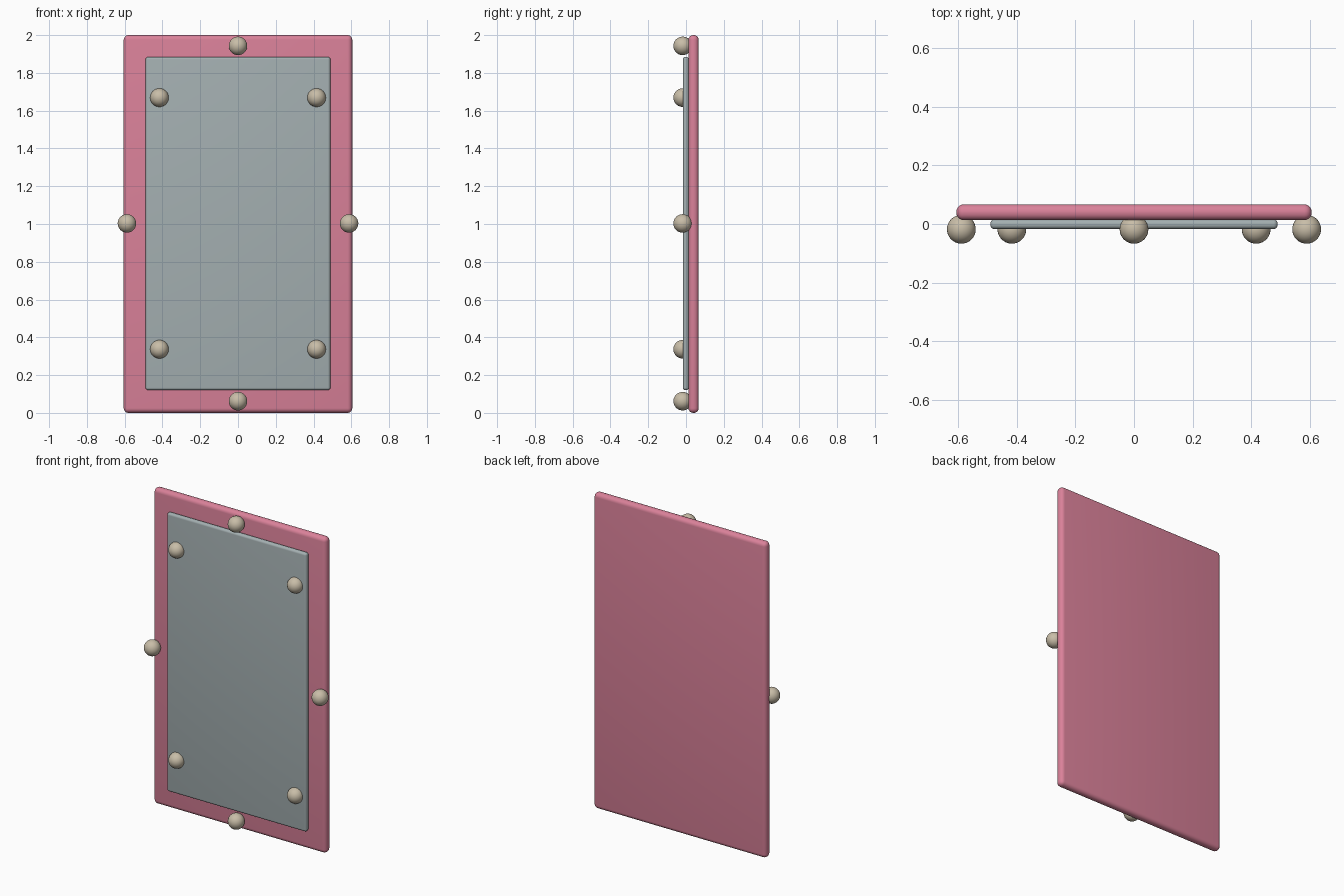
import bpy
import math

if "Cube" in bpy.data.objects:
    bpy.data.objects.remove(bpy.data.objects["Cube"], do_unlink=True)


def make_material(name, rgb):
    mat = bpy.data.materials.new(name)
    mat.use_nodes = True
    mat.diffuse_color = (*rgb, 1)
    mat.node_tree.nodes["Principled BSDF"].inputs["Base Color"].default_value = (*rgb, 1)
    return mat


pink = make_material("rose pink", (0.70, 0.22, 0.32))
grey = make_material("cool grey", (0.37, 0.43, 0.44))
beige = make_material("warm beige", (0.58, 0.51, 0.39))


def rounded_slab(name, width, y_front, y_back, z_low, z_high, radius, mat):
    """Upright slab with rounded edges."""
    centre = (0, (y_front + y_back) / 2, (z_low + z_high) / 2)
    bpy.ops.mesh.primitive_cube_add(size=1, location=centre)
    slab = bpy.context.object
    slab.name = name
    slab.scale = (width, y_back - y_front, z_high - z_low)
    bpy.ops.object.transform_apply(location=False, rotation=False, scale=True)
    bevel = slab.modifiers.new("rounded edges", "BEVEL")
    bevel.width = radius
    bevel.segments = 5
    bpy.ops.object.modifier_apply(modifier=bevel.name)
    slab.data.materials.append(mat)
    bpy.ops.object.shade_smooth_by_angle(angle=math.radians(35))


def stud(name, x, z):
    """Round stud set into the front."""
    bpy.ops.mesh.primitive_uv_sphere_add(segments=32, ring_count=16, radius=0.049,
                                         location=(x, -0.018, z))
    ball = bpy.context.object
    ball.name = name
    ball.data.materials.append(beige)
    bpy.ops.object.shade_smooth()


# Backing board and raised front panel
rounded_slab("backing_board", 1.21, 0.013, 0.067, 0, 2, 0.025, pink)
rounded_slab("front_panel", 0.978, -0.017, 0.015, 0.12, 1.885, 0.014, grey)

# Studs at the middle of each edge
stud("top_stud", 0, 1.943)
stud("bottom_stud", 0, 0.062)
for side, sign in (("left", 1), ("right", -1)):
    stud(side + "_edge_stud", sign * 0.588, 1.003)
    # Studs at the panel corners
    for level, z in (("upper", 1.669), ("lower", 0.337)):
        stud(f"{level}_{side}_stud", sign * 0.416, z)
